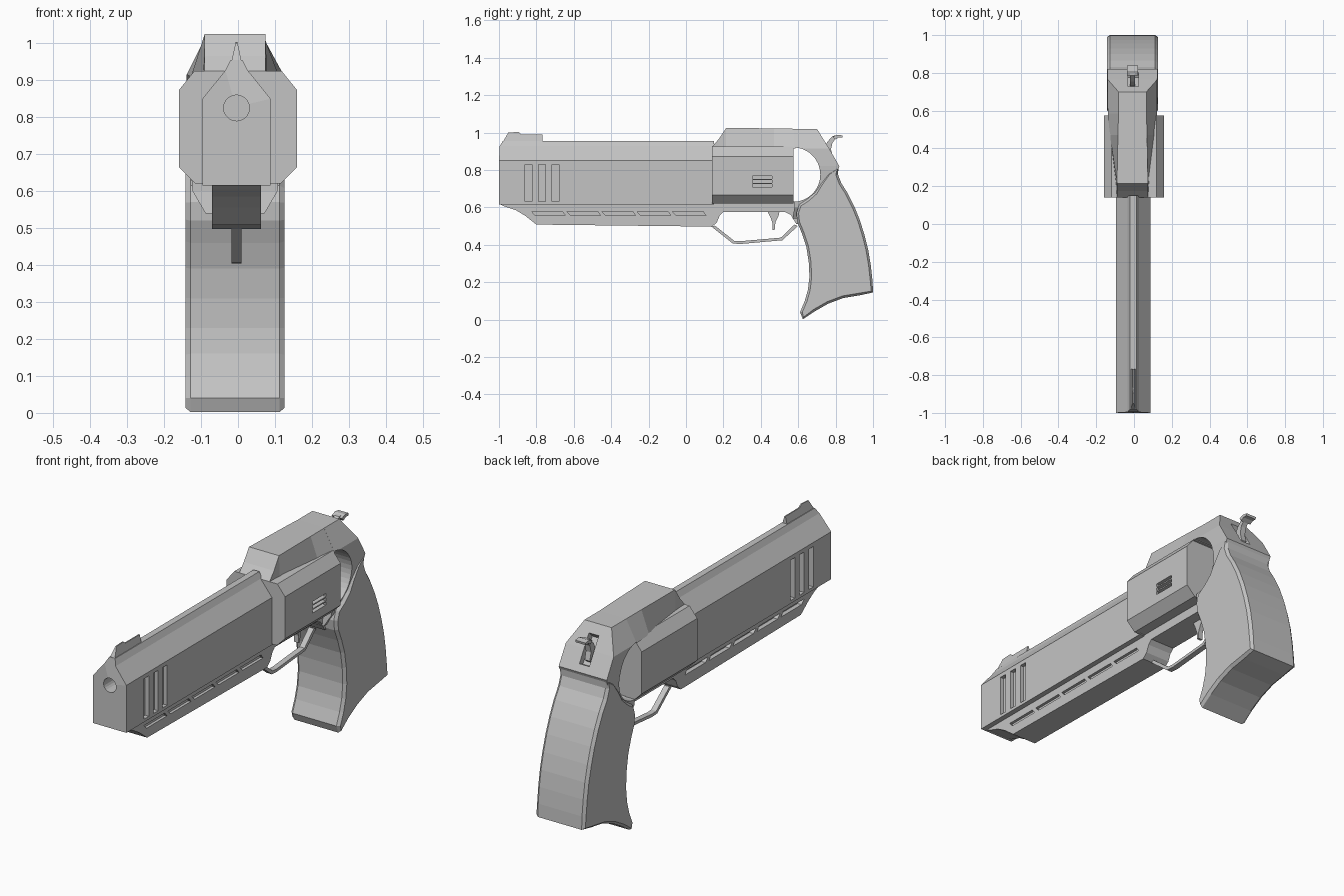
import bpy, bmesh, math
from mathutils import Matrix

metal = bpy.data.materials.new("grey metal")
metal.diffuse_color = (0.55, 0.55, 0.55, 1)


def slab(bm, pts, x0, x1):
    """Side outline of (y, z) points pushed from x0 to x1; returns both caps."""
    a = [bm.verts.new((x0, y, z)) for y, z in pts]
    b = [bm.verts.new((x1, y, z)) for y, z in pts]
    n = len(pts)
    for i in range(n):
        bm.faces.new((a[i], a[(i + 1) % n], b[(i + 1) % n], b[i]))
    return [bm.faces.new(a), bm.faces.new(b)]


def finish(name, bm, dx=0.0):
    bmesh.ops.recalc_face_normals(bm, faces=bm.faces)
    me = bpy.data.meshes.new(name)
    bm.to_mesh(me)
    bm.free()
    me.materials.append(metal)
    ob = bpy.data.objects.new(name, me)
    ob.location.x = dx
    bpy.context.collection.objects.link(ob)
    return ob


def plate(name, pts, w, dx=0.0):
    bm = bmesh.new()
    slab(bm, pts, -w, w)
    return finish(name, bm, dx)


def loft(name, rings, dx=0.0):
    bm = bmesh.new()
    vs = [[bm.verts.new(p) for p in r] for r in rings]
    n = len(vs[0])
    for r, s in zip(vs, vs[1:]):
        for i in range(n):
            bm.faces.new((r[i], r[(i + 1) % n], s[(i + 1) % n], s[i]))
    bm.faces.new(vs[0])
    bm.faces.new(vs[-1])
    return finish(name, bm, dx)


def cut(ob, bm):
    cutter = finish("cutter", bm)
    cutter.hide_render = True
    mod = ob.modifiers.new("cut", 'BOOLEAN')
    mod.operation, mod.solver, mod.object = 'DIFFERENCE', 'EXACT', cutter
    bpy.context.view_layer.update()
    bpy.context.view_layer.objects.active = ob
    bpy.ops.object.modifier_apply(modifier=mod.name)
    bpy.data.objects.remove(cutter, do_unlink=True)


def rect(y0, y1, z0, z1):
    return [(y0, z0), (y1, z0), (y1, z1), (y0, z1)]


DX = -0.004

# barrel shroud: house-shaped section, top of the nose leaning back
half = [(0.092, 0.615), (0.092, 0.85), (0.03, 0.927), (0.016, 0.955)]
section = half + [(-x, z) for x, z in reversed(half)]
barrel = loft("barrel", [
    [(x, -1 + max(0, z - 0.92) * 0.6, z) for x, z in section],
    [(x, 0.15, z) for x, z in section]], DX)
bm = bmesh.new()
bmesh.ops.create_cone(bm, cap_ends=True, segments=20, radius1=0.035, radius2=0.035, depth=0.6,
                      matrix=Matrix.Translation((DX, -1, 0.825)) @ Matrix.Rotation(math.pi / 2, 4, 'X'))
for i in range(3):      # side vents
    y = -0.86 + i * 0.072
    for s in (-1, 1):
        slab(bm, rect(y, y + 0.036, 0.63, 0.83), s * 0.068, s * 0.15)
cut(barrel, bm)

# front sight blade, stepped and tapering to a thin top
side = [(-0.985, 0.94), (-0.95, 1.0), (-0.895, 1.003), (-0.88, 0.99), (-0.768, 0.99), (-0.768, 0.94)]
loft("front_sight", [
    [(s * (0.016 if z < 0.95 else 0.003), y, z) for y, z in side] for s in (-1, 1)], DX)

# under-barrel rail running back into the lower frame
rail = plate("lower_frame", [
    (-1, 0.62), (-0.97, 0.605), (-0.91, 0.585), (-0.86, 0.555), (-0.80, 0.508), (0.14, 0.497),
    (0.165, 0.52), (0.18, 0.555), (0.20, 0.575), (0.53, 0.575), (0.56, 0.56), (0.59, 0.51),
    (0.66, 0.51), (0.66, 0.63), (-1, 0.63)], 0.066, DX)
bm = bmesh.new()
for i in range(5):
    y = -0.825 + i * 0.188
    for s in (-1, 1):
        slab(bm, [(y, 0.577), (y + 0.02, 0.556), (y + 0.18, 0.556), (y + 0.165, 0.577)],
             s * 0.048, s * 0.12)
cut(rail, bm)

# angular cylinder housing with chamfered corners
quarter = [(0.115, 0.62), (0.16, 0.665), (0.16, 0.873), (0.118, 0.925)]
octo = quarter + [(-x, z) for x, z in reversed(quarter)]
housing = loft("cylinder_housing", [[(x, y, z) for x, z in octo] for y in (0.14, 0.575)])
bm = bmesh.new()
for i in range(3):
    z = 0.71 + i * 0.021
    slab(bm, rect(0.355, 0.46, z, z + 0.015), 0.14, 0.2)
cut(housing, bm)

# top strap: (y, bottom z, bottom half width, top z, top half width)
strap = [(0.14, 0.90, 0.083, 0.925, 0.083), (0.175, 0.90, 0.084, 0.965, 0.083),
         (0.215, 0.91, 0.087, 1.025, 0.082), (0.47, 0.91, 0.119, 1.022, 0.077),
         (0.585, 0.915, 0.131, 1.02, 0.074)]
loft("top_strap", [[(-wb, y, zb), (wb, y, zb), (wt, y, zt), (-wt, y, zt)]
                   for y, zb, wb, zt, wt in strap], DX * 2)

# rear frame: (z, front y, back y, half width), with round opening and hammer slot
rear = [(0.54, 0.57, 0.66, 0.08), (0.60, 0.58, 0.74, 0.115), (0.79, 0.58, 0.808, 0.13),
        (0.82, 0.58, 0.82, 0.132), (0.915, 0.58, 0.765, 0.131), (1.02, 0.58, 0.70, 0.074)]
frame = loft("rear_frame", [[(-w, a, z), (w, a, z), (w, b, z), (-w, b, z)]
                            for z, a, b, w in rear], DX * 2)
bm = bmesh.new()
slab(bm, [(0.575 + 0.143 * math.cos(t * math.pi / 20), 0.775 + 0.145 * math.sin(t * math.pi / 20))
          for t in range(40)], -0.3, 0.3)
cut(frame, bm)
bm = bmesh.new()
slab(bm, [(0.75, 1.0), (0.84, 0.87), (0.775, 0.84), (0.70, 0.95)], DX - 0.027, DX + 0.027)
cut(frame, bm)

# grip: curved outline with chamfered cheeks
bm = bmesh.new()
caps = slab(bm, [
    (0.625, 0.002), (0.61, 0.04), (0.635, 0.10), (0.652, 0.16), (0.66, 0.23), (0.656, 0.31),
    (0.643, 0.39), (0.62, 0.46), (0.595, 0.52), (0.59, 0.57), (0.605, 0.615), (0.65, 0.645),
    (0.69, 0.68), (0.72, 0.73), (0.76, 0.785), (0.815, 0.815), (0.813, 0.775), (0.83, 0.73),
    (0.865, 0.675), (0.90, 0.605), (0.93, 0.53), (0.955, 0.45), (0.975, 0.37), (0.988, 0.29),
    (0.997, 0.21), (1.0, 0.145), (0.93, 0.13), (0.84, 0.115), (0.76, 0.085), (0.69, 0.045)],
    -0.12, 0.12)
bmesh.ops.recalc_face_normals(bm, faces=bm.faces)
bmesh.ops.inset_individual(bm, faces=caps, thickness=0.012, depth=0.014)
finish("grip", bm, DX * 2)

# trigger guard and trigger
plate("trigger_guard", [
    (0.135, 0.498), (0.25, 0.407), (0.29, 0.404), (0.515, 0.424), (0.598, 0.50), (0.58, 0.508),
    (0.507, 0.438), (0.29, 0.419), (0.258, 0.421), (0.155, 0.502)], 0.014, DX)
plate("trigger", [
    (0.435, 0.58), (0.452, 0.545), (0.463, 0.515), (0.463, 0.48), (0.474, 0.48),
    (0.478, 0.52), (0.495, 0.555), (0.50, 0.58)], 0.012, DX)

# hammer with a wider thumb spur
plate("hammer", [
    (0.73, 0.90), (0.755, 0.95), (0.785, 0.982), (0.81, 0.985), (0.80, 0.967),
    (0.783, 0.945), (0.775, 0.91), (0.785, 0.87), (0.76, 0.85)], 0.014, DX * 2)
plate("hammer_spur", [
    (0.785, 0.978), (0.81, 0.988), (0.838, 0.984), (0.836, 0.973), (0.815, 0.973), (0.797, 0.962)],
    0.028, DX * 2)
